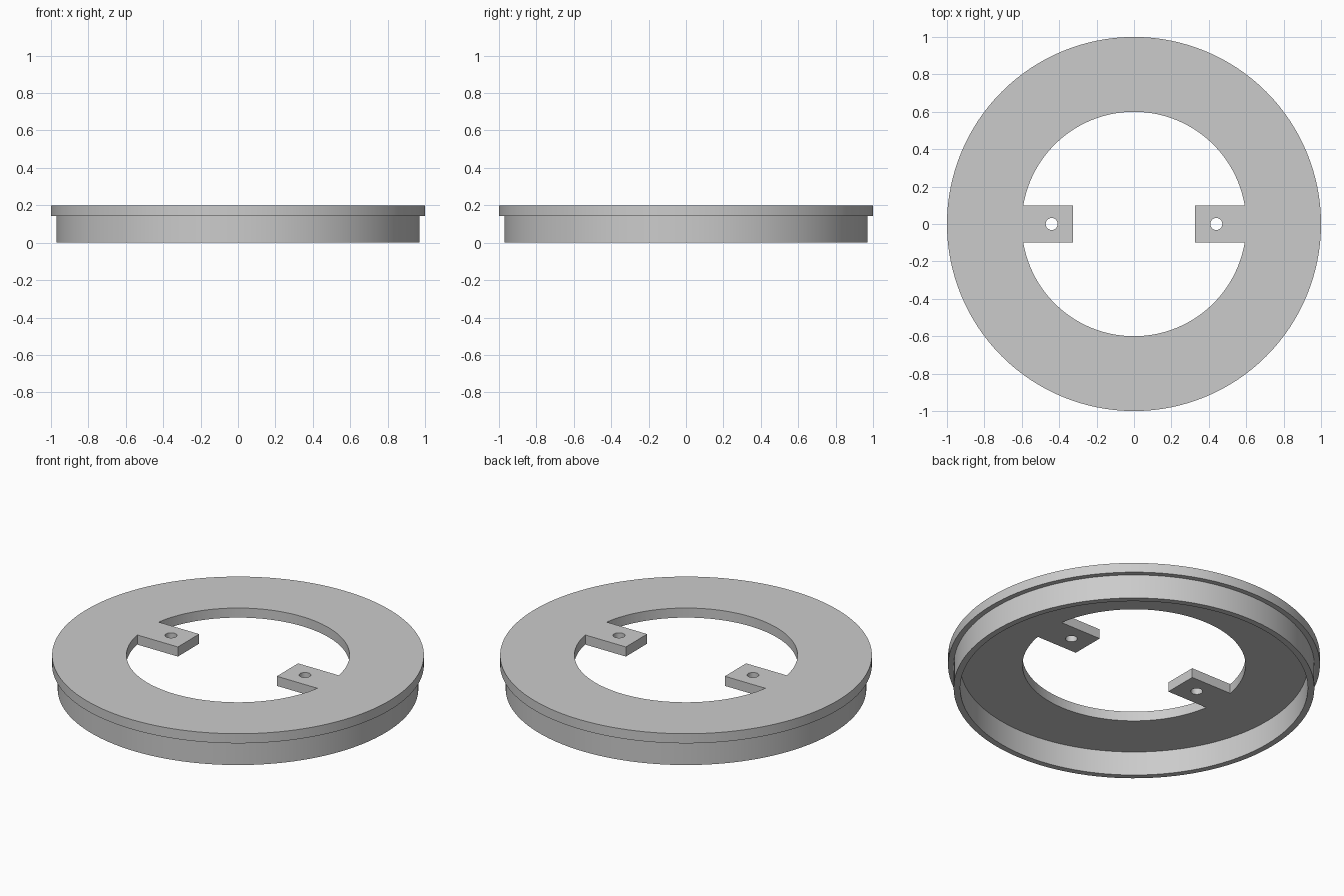
import bpy
import bmesh
import math
from mathutils import Matrix, Vector

if "Cube" in bpy.data.objects:
    bpy.data.objects.remove(bpy.data.objects["Cube"], do_unlink=True)

SEGMENTS = 128
TOP, PLATE_BOTTOM = 0.2, 0.143
BORE, TAB_TIP, TAB_WIDTH = 0.6, 0.325, 0.2
HOLE_X, HOLE_R = 0.44, 0.032

grey = bpy.data.materials.new("plain grey")
grey.use_nodes = True
colour = (0.6, 0.6, 0.6, 1)
grey.diffuse_color = colour
grey.node_tree.nodes["Principled BSDF"].inputs["Base Color"].default_value = colour


def make_object(name, bm):
    bmesh.ops.recalc_face_normals(bm, faces=bm.faces)
    mesh = bpy.data.meshes.new(name)
    bm.to_mesh(mesh)
    bm.free()
    mesh.materials.append(grey)
    obj = bpy.data.objects.new(name, mesh)
    bpy.context.collection.objects.link(obj)
    return obj


def lathe(name, profile):
    bm = bmesh.new()
    verts = [bm.verts.new((r, 0, z)) for r, z in profile]
    edges = [bm.edges.new(pair) for pair in zip(verts, verts[1:])]
    bmesh.ops.spin(bm, geom=verts + edges, axis=(0, 0, 1), cent=(0, 0, 0),
                   angle=math.tau, steps=SEGMENTS)
    bmesh.ops.remove_doubles(bm, verts=bm.verts, dist=0.0001)
    return make_object(name, bm)


def cylinder(name, radius, x, segments):
    bm = bmesh.new()
    bmesh.ops.create_cone(bm, cap_ends=True, segments=segments, radius1=radius,
                          radius2=radius, depth=1,
                          matrix=Matrix.Translation((x, 0, 0)))
    return make_object(name, bm)


def block(name, x0, x1, width):
    bm = bmesh.new()
    place = Matrix.Translation(((x0 + x1) / 2, 0, 0))
    size = Matrix.Diagonal(Vector((abs(x1 - x0), width, 2, 1)))
    bmesh.ops.create_cube(bm, size=1, matrix=place @ size)
    return make_object(name, bm)


def subtract(target, cutter):
    mod = target.modifiers.new("cut", "BOOLEAN")
    mod.operation = "DIFFERENCE"
    mod.solver = "EXACT"
    mod.object = cutter
    bpy.context.view_layer.objects.active = target
    bpy.ops.object.modifier_apply(modifier=mod.name)
    bpy.data.objects.remove(cutter, do_unlink=True)


# Stepped lid: flat top plate with an overhanging lip and a thin skirt below
ring = lathe("flanged_ring", [
    (0, TOP), (1, TOP), (1, PLATE_BOTTOM), (0.97, PLATE_BOTTOM), (0.97, 0),
    (0.935, 0), (0.935, PLATE_BOTTOM), (0, PLATE_BOTTOM)])

# Central opening, which leaves the two mounting tabs standing
opening = cylinder("opening_cutter", BORE, 0, SEGMENTS)
for side in (-1, 1):
    subtract(opening, block("tab_shape", side * TAB_TIP, side * 0.8, TAB_WIDTH))
subtract(ring, opening)

# Screw hole in each tab
for side in (-1, 1):
    subtract(ring, cylinder("hole_cutter", HOLE_R, side * HOLE_X, 32))

# Smooth round walls, sharp rims
bpy.ops.object.select_all(action="DESELECT")
ring.select_set(True)
bpy.context.view_layer.objects.active = ring
bpy.ops.object.shade_smooth_by_angle(angle=math.radians(30))
